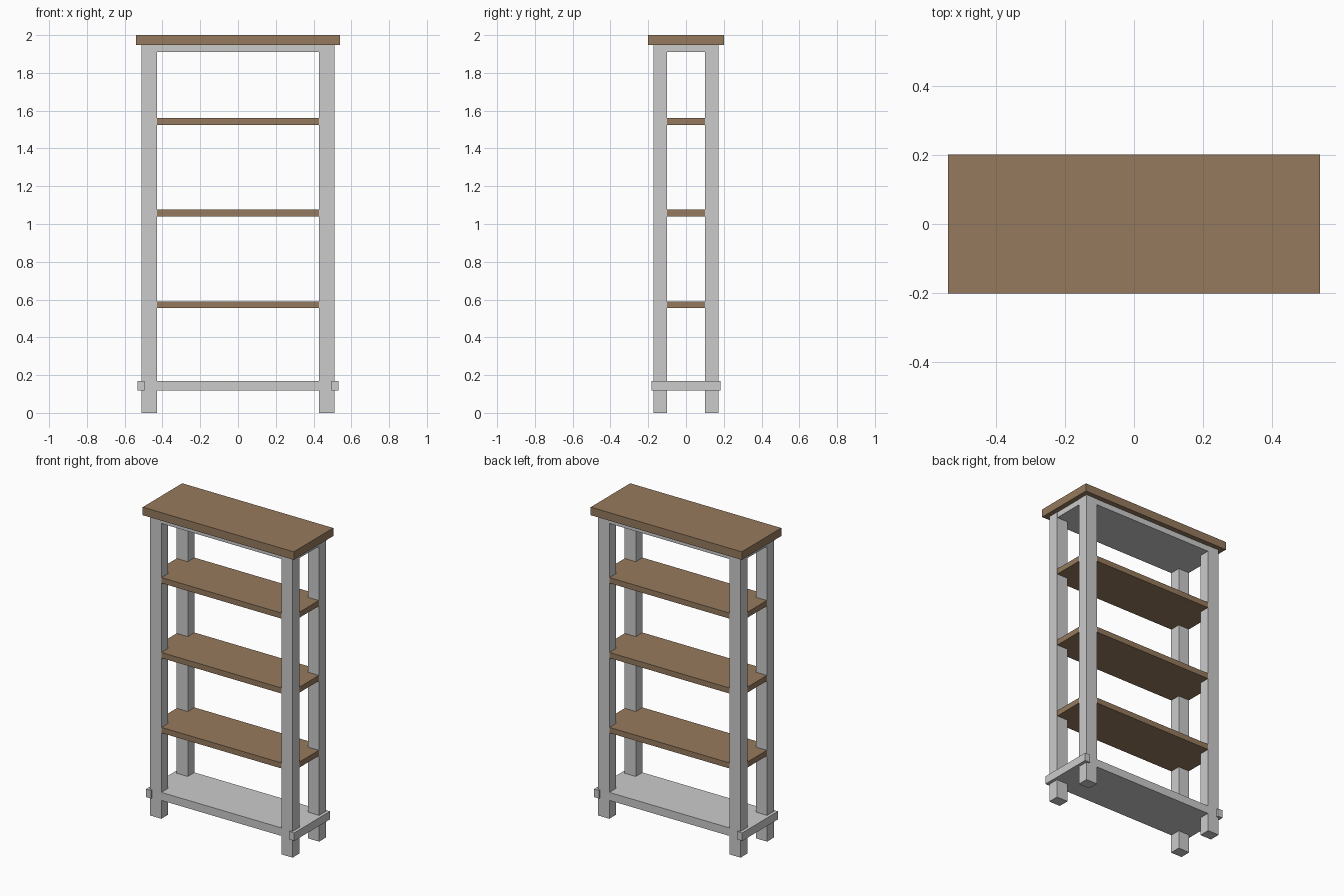
import bpy

if "Cube" in bpy.data.objects:
    bpy.data.objects.remove(bpy.data.objects["Cube"])


def material(name, rgb):
    m = bpy.data.materials.new(name)
    m.diffuse_color = (*rgb, 1.0)
    m.use_nodes = True
    m.node_tree.nodes["Principled BSDF"].inputs["Base Color"].default_value = m.diffuse_color
    return m


WOOD = material("brown wood", (0.305, 0.195, 0.110))
PAINT = material("light grey paint", (0.60, 0.60, 0.60))


def box(name, x, y, z, mat):
    """Box from (min, max) pairs on each axis."""
    bpy.ops.mesh.primitive_cube_add(size=1)
    ob = bpy.context.object
    ob.name = name
    lo, hi = zip(x, y, z)
    for v in ob.data.vertices:
        v.co = [hi[i] if v.co[i] > 0 else lo[i] for i in range(3)]
    ob.data.materials.append(mat)
    return ob


# Overhanging top board
box("top_board", (-0.541, 0.541), (-0.202, 0.202), (1.948, 2.0), WOOD)

# Four square legs
for sx, side in ((-1, "left"), (1, "right")):
    for sy, end in ((-1, "front"), (1, "back")):
        box(f"{end}_{side}_leg", sorted((sx * 0.43, sx * 0.511)),
            sorted((sy * 0.10, sy * 0.171)), (0, 1.948), PAINT)

    # Foot rail clasping the outside of each end
    box(f"{side}_foot_rail", sorted((sx * 0.495, sx * 0.531)),
        (-0.183, 0.183), (0.118, 0.17), PAINT)

# Wooden shelves running between the legs
for i in range(3):
    z = 0.555 + 0.485 * i
    box(f"shelf_{i + 1}", (-0.509, 0.509), (-0.169, 0.169), (z, z + 0.036), WOOD)

# Painted bottom shelf and the panel under the top board
box("bottom_shelf", (-0.509, 0.509), (-0.169, 0.169), (0.118, 0.17), PAINT)
box("top_panel", (-0.509, 0.509), (-0.169, 0.169), (1.911, 1.948), PAINT)
